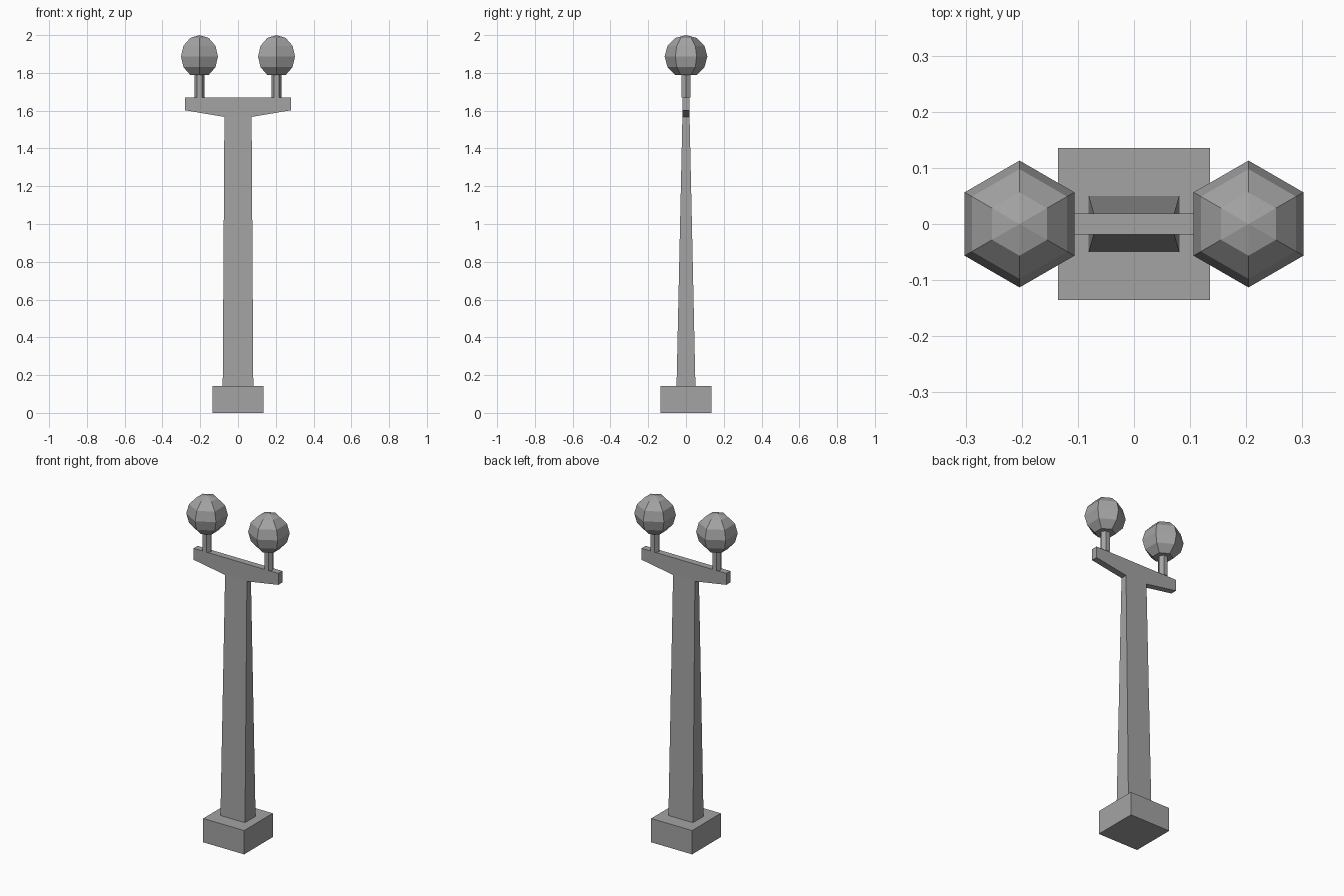
import bpy, bmesh
from math import radians, sin, cos, tau
from mathutils import Matrix

cube = bpy.data.objects.get("Cube")
if cube:
    bpy.data.objects.remove(cube, do_unlink=True)

grey = bpy.data.materials.new("grey metal")
grey.use_nodes = True
colour = (0.37, 0.37, 0.37, 1)
grey.diffuse_color = colour
grey.node_tree.nodes["Principled BSDF"].inputs["Base Color"].default_value = colour


def finish(name, bm):
    bmesh.ops.recalc_face_normals(bm, faces=bm.faces)
    mesh = bpy.data.meshes.new(name)
    bm.to_mesh(mesh)
    bm.free()
    mesh.materials.append(grey)
    obj = bpy.data.objects.new(name, mesh)
    bpy.context.collection.objects.link(obj)
    return obj


def loft(name, rings):
    """Join equal-sized rings of points and cap both ends."""
    bm = bmesh.new()
    loops = [[bm.verts.new(p) for p in ring] for ring in rings]
    for low, high in zip(loops, loops[1:]):
        for i in range(len(low)):
            j = (i + 1) % len(low)
            bm.faces.new((low[i], low[j], high[j], high[i]))
    bm.faces.new(loops[0])
    bm.faces.new(loops[-1])
    return finish(name, bm)


def rectangle(hx, hy, z):
    return [(-hx, -hy, z), (hx, -hy, z), (hx, hy, z), (-hx, hy, z)]


def hexagon(x, r, z):
    return [(x + r * cos(tau * i / 6), r * sin(tau * i / 6), z) for i in range(6)]


# Square footing and tapered post
loft("base", [rectangle(0.135, 0.135, 0), rectangle(0.135, 0.135, 0.142)])
loft("post", [rectangle(0.081, 0.05, 0.142), rectangle(0.072, 0.019, 1.567)])

# Crossarm with a sloping underside
half = [(0.072, 1.567), (0.28, 1.602), (0.28, 1.67)]
profile = half + [(-x, z) for x, z in reversed(half)]
loft("crossarm", [[(x, y, z) for x, z in profile] for y in (-0.019, 0.019)])

# Hexagonal stems and faceted globes, flat underneath
for side, x in (("left", 0.204), ("right", -0.204)):
    loft(side + "_stem", [hexagon(x, 0.027, 1.67), hexagon(x, 0.027, 1.79)])
    bm = bmesh.new()
    bmesh.ops.create_uvsphere(bm, u_segments=6, v_segments=6, radius=0.113,
                              matrix=Matrix.Translation((x, 0, 1.887)))
    bottom = min(bm.verts, key=lambda v: v.co.z)
    bmesh.ops.dissolve_verts(bm, verts=[bottom])
    finish(side + "_globe", bm)
